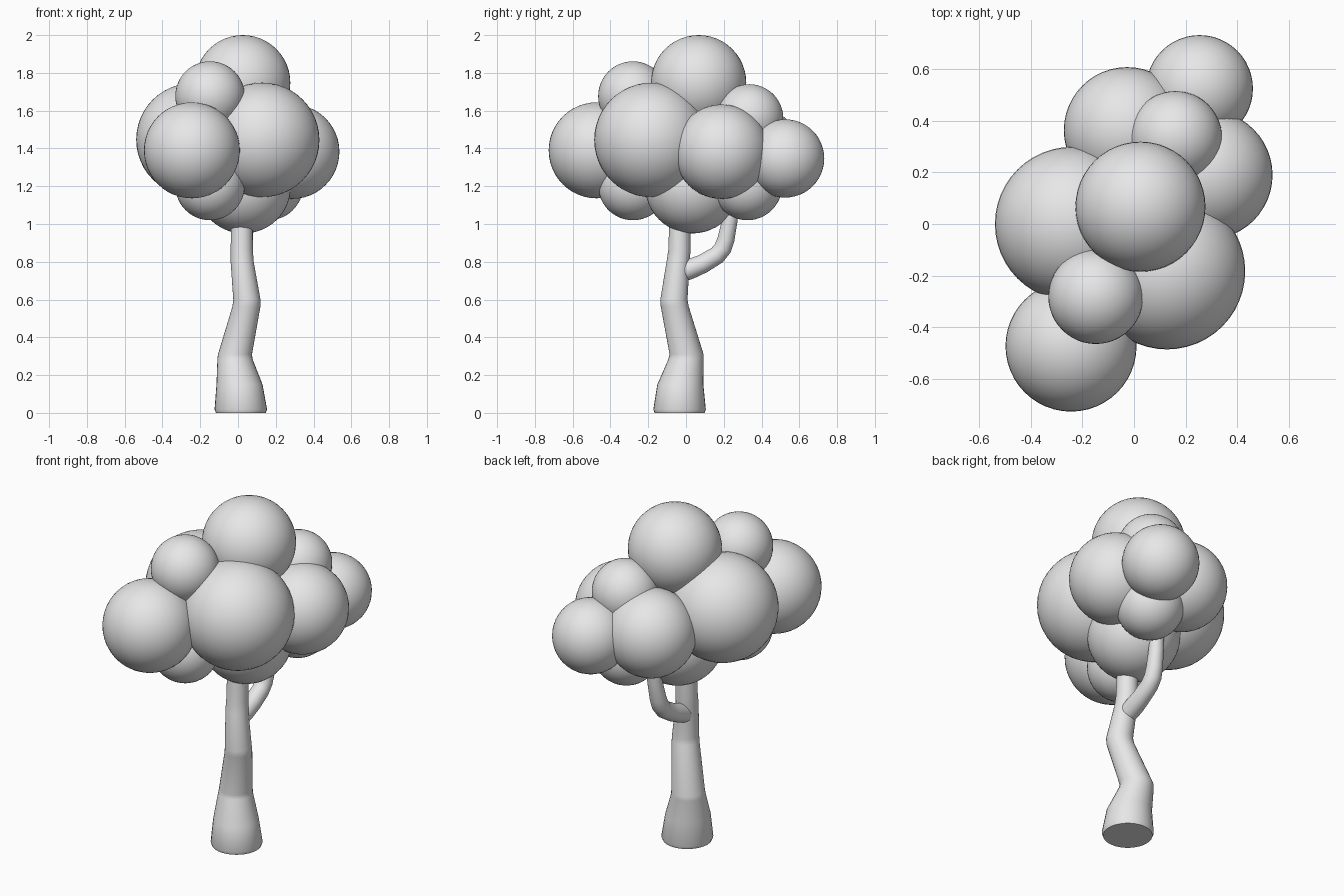
import bpy, bmesh, math
from mathutils import Vector

if "Cube" in bpy.data.objects:
    bpy.data.objects.remove(bpy.data.objects["Cube"])

grey = bpy.data.materials.new("plain grey")
grey.diffuse_color = (0.8, 0.8, 0.8, 1)
grey.use_nodes = True
grey.node_tree.nodes["Principled BSDF"].inputs["Base Color"].default_value = grey.diffuse_color


def finish(ob, angle):
    ob.data.materials.append(grey)
    bpy.ops.object.select_all(action='DESELECT')
    ob.select_set(True)
    bpy.context.view_layer.objects.active = ob
    bpy.ops.object.shade_smooth_by_angle(angle=math.radians(angle))


def leaf_ball(name, x, y, z, r):
    bpy.ops.mesh.primitive_uv_sphere_add(segments=48, ring_count=24, radius=r, location=(x, y, z))
    ob = bpy.context.object
    ob.name = name
    finish(ob, 60)


def limb(name, rings, level, sides=32):
    """Skin round rings (x, y, z, radius); level keeps every ring horizontal."""
    bm = bmesh.new()
    pts = [Vector(p[:3]) for p in rings]
    loops = []
    for i, p in enumerate(pts):
        along = Vector((0, 0, 1))
        if not level:
            along = (pts[min(i + 1, len(pts) - 1)] - pts[max(i - 1, 0)]).normalized()
        u = Vector((0, 1, 0)).cross(along).normalized()
        v = along.cross(u)
        r = rings[i][3]
        loops.append([bm.verts.new(p + r * (u * math.cos(a) + v * math.sin(a)))
                      for a in (2 * math.pi * k / sides for k in range(sides))])
    for a, b in zip(loops, loops[1:]):
        for k in range(sides):
            n = (k + 1) % sides
            bm.faces.new((a[k], a[n], b[n], b[k]))
    bm.faces.new(loops[0][::-1])
    bm.faces.new(loops[-1])
    bmesh.ops.recalc_face_normals(bm, faces=bm.faces)
    mesh = bpy.data.meshes.new(name)
    bm.to_mesh(mesh)
    bm.free()
    ob = bpy.data.objects.new(name, mesh)
    bpy.context.collection.objects.link(ob)
    finish(ob, 45)


# Crooked trunk, flared at the foot
limb("trunk", [
    (0.015, -0.034, 0.0, 0.132), (0.015, -0.034, 0.018, 0.139),
    (0.008, -0.03, 0.15, 0.122), (-0.016, 0.0, 0.285, 0.093),
    (-0.016, 0.003, 0.31, 0.09), (0.045, -0.06, 0.565, 0.074),
    (0.047, -0.064, 0.60, 0.072), (0.022, -0.042, 0.80, 0.061),
    (0.02, -0.035, 0.86, 0.059), (0.02, -0.03, 1.1, 0.055)], True)

# Side branch bending up at the back
limb("branch", [
    (0.025, -0.04, 0.735, 0.05), (0.025, 0.03, 0.765, 0.053),
    (0.028, 0.09, 0.79, 0.05), (0.03, 0.165, 0.835, 0.048),
    (0.032, 0.195, 0.872, 0.047), (0.035, 0.212, 0.92, 0.045),
    (0.04, 0.232, 1.02, 0.041), (0.05, 0.25, 1.15, 0.038)], False)

# Crown of overlapping leaf balls
leaf_ball("crown_top", 0.025, 0.067, 1.748, 0.252)
leaf_ball("crown_core", 0.03, 0.034, 1.2, 0.25)
leaf_ball("crown_left", -0.24, 0.0, 1.447, 0.299)
leaf_ball("crown_right_front", 0.128, -0.183, 1.445, 0.303)
leaf_ball("crown_front", -0.244, -0.473, 1.39, 0.254)
leaf_ball("crown_right", 0.287, 0.19, 1.383, 0.25)
leaf_ball("crown_back", -0.027, 0.363, 1.378, 0.245)
leaf_ball("crown_far_back", 0.254, 0.525, 1.347, 0.207)
leaf_ball("crown_upper_back", 0.161, 0.335, 1.56, 0.18)

# Small balls, one above and one below at the front, one below at the back
leaf_ball("crown_upper_front", -0.148, -0.281, 1.677, 0.184)
leaf_ball("crown_lower_front", -0.148, -0.281, 1.204, 0.184)
leaf_ball("crown_lower_back", 0.161, 0.325, 1.204, 0.184)
